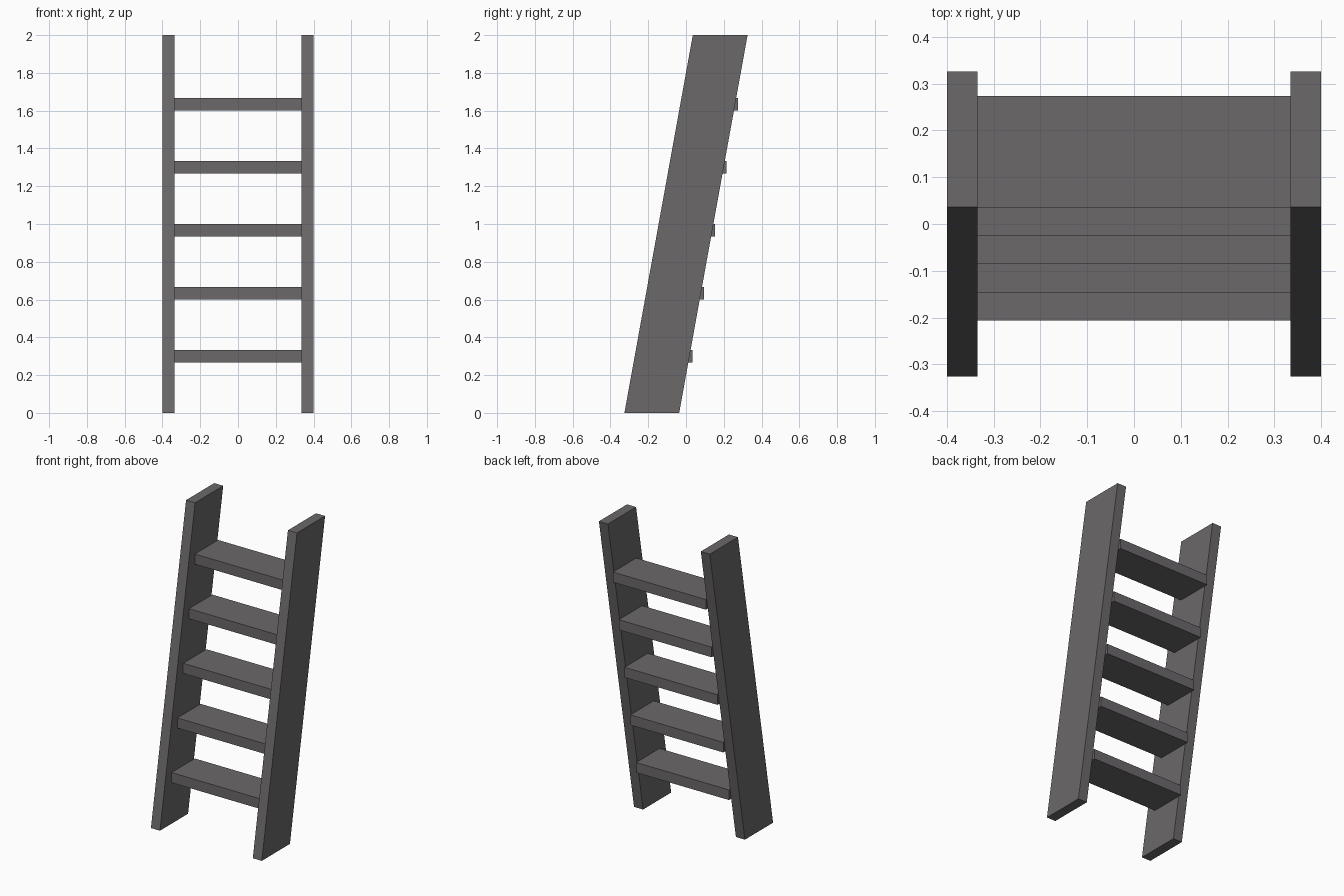
import bpy, bmesh

if "Cube" in bpy.data.objects:
    bpy.data.objects.remove(bpy.data.objects["Cube"])

# Dark grey finish shared by all parts
dark = bpy.data.materials.new("dark_grey")
dark.diffuse_color = (0.15, 0.14, 0.146, 1)
dark.use_nodes = True
dark.node_tree.nodes["Principled BSDF"].inputs["Base Color"].default_value = dark.diffuse_color

def prism(name, profile, x0, x1):
    """Extrude a (y, z) profile along x from x0 to x1."""
    bm = bmesh.new()
    face = bm.faces.new([bm.verts.new((x0, y, z)) for y, z in profile])
    ext = bmesh.ops.extrude_face_region(bm, geom=[face])["geom"]
    verts = [g for g in ext if isinstance(g, bmesh.types.BMVert)]
    bmesh.ops.translate(bm, verts=verts, vec=(x1 - x0, 0, 0))
    bmesh.ops.recalc_face_normals(bm, faces=bm.faces)
    mesh = bpy.data.meshes.new(name)
    bm.to_mesh(mesh)
    bm.free()
    mesh.materials.append(dark)
    obj = bpy.data.objects.new(name, mesh)
    bpy.context.collection.objects.link(obj)
    return obj

OUTER, INNER = 0.4, 0.335

# Leaning side rails
rail = [(-0.326, 0), (-0.036, 0), (0.326, 2), (0.036, 2)]
prism("left_rail", rail, -OUTER, -INNER)
prism("right_rail", rail, INNER, OUTER)

# Five flat treads, each stepping back with the lean
for i in range(5):
    top = (i + 1) / 3
    front = -0.206 + 0.06 * i
    back = front + 0.24
    tread = [(front, top - 0.066), (back, top - 0.066), (back, top), (front, top)]
    prism(f"tread_{i + 1}", tread, -INNER, INNER)
